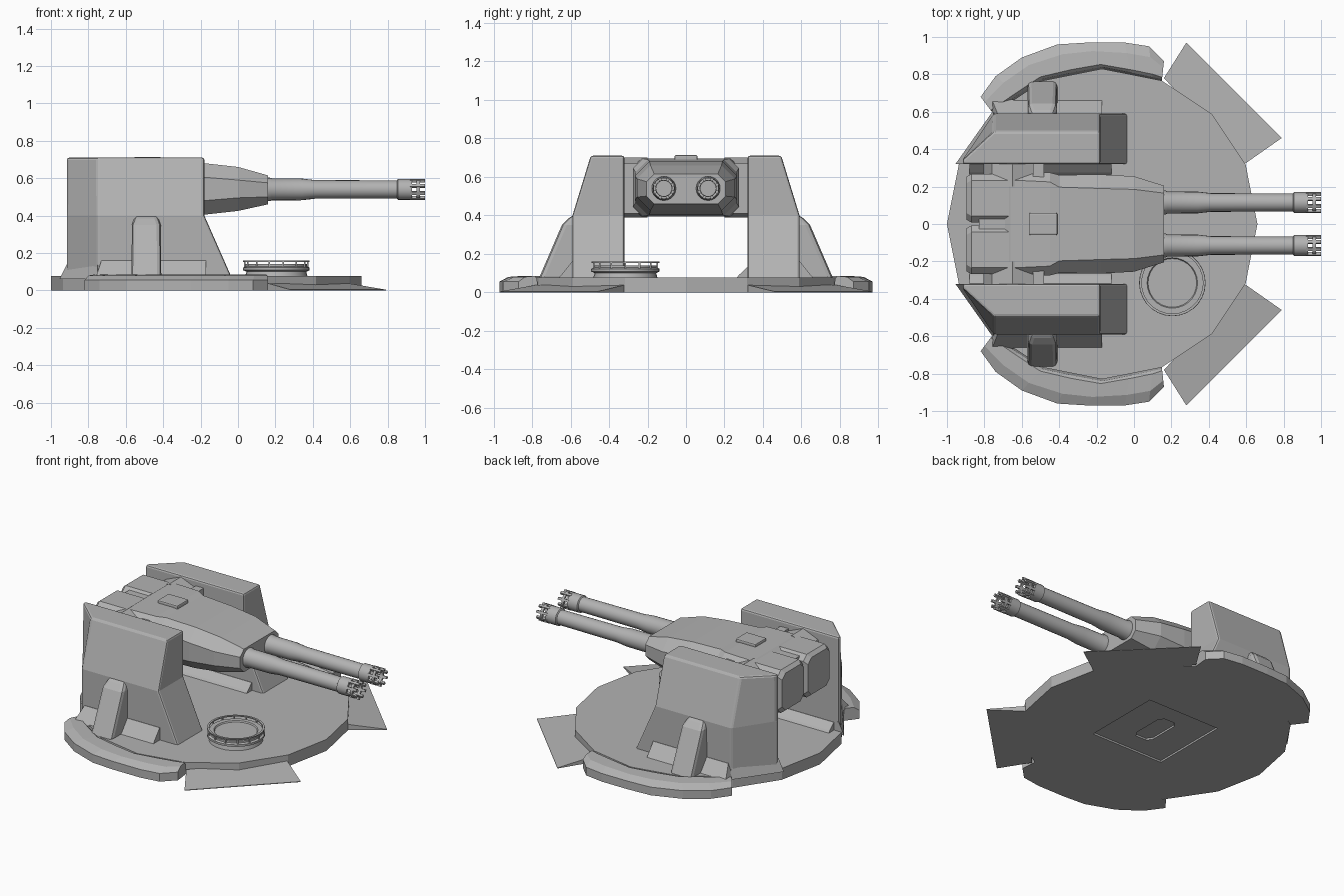
import bpy, bmesh, math
from mathutils import Vector

if "Cube" in bpy.data.objects:
    bpy.data.objects.remove(bpy.data.objects["Cube"])

grey = bpy.data.materials.new("turret grey")
grey.diffuse_color = (0.45, 0.45, 0.45, 1)
grey.use_nodes = True
grey.node_tree.nodes["Principled BSDF"].inputs["Base Color"].default_value = grey.diffuse_color


def finish(name, bm, bevel=0, smooth=False):
    bmesh.ops.recalc_face_normals(bm, faces=bm.faces)
    me = bpy.data.meshes.new(name)
    bm.to_mesh(me)
    bm.free()
    me.materials.append(grey)
    ob = bpy.data.objects.new(name, me)
    bpy.context.collection.objects.link(ob)
    if bevel:
        m = ob.modifiers.new("bevel", 'BEVEL')
        m.width, m.segments, m.limit_method = bevel, 2, 'ANGLE'
        m.angle_limit = math.radians(35)
    if smooth:
        bpy.ops.object.select_all(action='DESELECT')
        ob.select_set(True)
        bpy.context.view_layer.objects.active = ob
        bpy.ops.object.shade_smooth_by_angle(angle=math.radians(35))
    return ob


def loft(name, rings, bevel=0, smooth=False, closed=False):
    """Skin a list of equal-length point rings, capped or joined end to end."""
    bm = bmesh.new()
    vs = [[bm.verts.new(p) for p in r] for r in rings]
    n = len(vs[0])
    pairs = list(zip(vs, vs[1:])) + ([(vs[-1], vs[0])] if closed else [])
    for a, b in pairs:
        for i in range(n):
            j = (i + 1) % n
            bm.faces.new((a[i], a[j], b[j], b[i]))
    if not closed:
        bm.faces.new(vs[0])
        bm.faces.new(vs[-1])
    return finish(name, bm, bevel, smooth)


def prism(name, pts, z0, z1, bevel=0):
    return loft(name, [[(x, y, z) for x, y in pts] for z in (z0, z1)], bevel)


def box(name, x, y, z, bevel=0):
    return prism(name, [(x[0], y[0]), (x[1], y[0]), (x[1], y[1]), (x[0], y[1])], z[0], z[1], bevel)


def lathe(name, c, profile, axis='Z', n=24, closed=False):
    """profile: (radius, distance along axis)"""
    rings = []
    for r, h in profile:
        ring = []
        for i in range(n):
            a = 2 * math.pi * i / n
            u, v = r * math.cos(a), r * math.sin(a)
            off = {'Z': (u, v, h), 'X': (h, u, v), 'Y': (u, h, v)}[axis]
            ring.append(Vector(c) + Vector(off))
        rings.append(ring)
    return loft(name, rings, 0, True, closed)


def octagon(x, hy, z0, z1, c, yc=0):
    """Chamfered cross-section across the x axis."""
    return [(x, yc + y, z) for y, z in ((-hy + c, z0), (hy - c, z0), (hy, z0 + c), (hy, z1 - c),
            (hy - c, z1), (-hy + c, z1), (-hy, z1 - c), (-hy, z0 + c))]


# Base disc with two nested recesses underneath
CX = -0.17
circle = [(CX + 0.83 * math.cos(math.pi * i / 8), 0.83 * math.sin(math.pi * i / 8)) for i in range(16)]
disc = prism("base_disc", circle, 0, 0.077)
slot = [(CX + x, y) for x, y in ((-0.065, -0.1), (-0.04, -0.135), (0.04, -0.135), (0.065, -0.1),
                                 (0.065, 0.1), (0.04, 0.135), (-0.04, 0.135), (-0.065, 0.1))]
cutters = [box("recess_cutter", (CX - 0.27, CX + 0.27), (-0.27, 0.27), (-0.05, 0.012)),
           prism("slot_cutter", slot, -0.06, 0.024)]
for c in cutters:
    c.hide_render = True
    c.hide_viewport = True
    m = disc.modifiers.new("recess", 'BOOLEAN')
    m.operation, m.object, m.solver = 'DIFFERENCE', c, 'EXACT'

# Fender plan: inner point, outer point
FENDER = [((-0.76, 0.60), (-0.82, 0.68)), ((-0.62, 0.69), (-0.74, 0.79)), ((-0.49, 0.775), (-0.60, 0.89)),
          ((-0.33, 0.81), (-0.41, 0.96)), ((-0.17, 0.84), (-0.25, 0.97)), ((-0.02, 0.81), (-0.05, 0.97)),
          ((0.10, 0.785), (0.08, 0.95)), ((0.15, 0.775), (0.16, 0.87))]

for s, side in ((-1, "front"), (1, "back")):
    # Rim fender
    rings = []
    for (ix, iy), (ox, oy) in FENDER:
        def at(t, z):
            return (ix + (ox - ix) * t, s * (iy + (oy - iy) * t), z)
        rings.append([at(-0.1, 0), at(0, 0.07), at(0.1, 0.085), at(0.65, 0.08), at(1, 0.055), at(1, 0)])
    loft(side + "_fender", rings)

    # Sloping ramp plate
    inner, outer = [(0.16, 0.78), (0.59, 0.32)], [(0.28, 0.97), (0.79, 0.46)]
    loft(side + "_ramp", [[(inner[k][0], s * inner[k][1], 0), (inner[k][0], s * inner[k][1], 0.038),
                           (outer[k][0], s * outer[k][1], 0.004), (outer[k][0], s * outer[k][1], 0)]
                          for k in (0, 1)])

    # Side tower: z, back x, back outer x, front x, outer y
    rings = []
    for z, bx, cx, fx, oy in ((0.06, -0.915, -0.75, -0.03, 0.59), (0.40, -0.915, -0.75, -0.18, 0.59),
                              (0.71, -0.915, -0.75, -0.18, 0.495)):
        rings.append([(bx, s * 0.32, z), (bx, s * 0.345, z), (cx, s * oy, z), (fx, s * oy, z), (fx, s * 0.32, z)])
    loft(side + "_tower", rings, 0.022)

    # Flared skirts at the tower foot
    loft(side + "_tower_skirt", [[(x0, s * 0.56, z0), (x0, s * y, z0), (x1, s * y, z0), (x1, s * 0.56, z0)]
                                 for z0, y, x0, x1 in ((0.07, 0.665, -0.76, -0.17), (0.16, 0.592, -0.73, -0.17))])
    loft(side + "_rear_skirt", [[(-0.88, s * 0.32, z), (bx, s * 0.32, z), (-0.75, s * oy, z), (-0.70, s * 0.5, z)]
                                for z, bx, oy in ((0.06, -0.955, 0.61), (0.14, -0.915, 0.585))])
    loft(side + "_inner_skirt", [[(-0.88, s * 0.34, z), (-0.88, s * y, z), (-0.12, s * y, z), (-0.12, s * 0.34, z)]
                                 for z, y in ((0.06, 0.25), (0.09, 0.275), (0.13, 0.318))])

    # Sloping buttress
    loft(side + "_buttress", [[(-0.49 - w, s * 0.5, z), (-0.49 - w, s * y, z), (-0.49 + w, s * y, z),
                               (-0.49 + w, s * 0.5, z)]
                              for z, y, w in ((0.06, 0.77, 0.08), (0.35, 0.645, 0.077), (0.40, 0.595, 0.06))], 0.022)

    # Pivot between tower and gun housing
    lathe(side + "_pivot", (-0.65, 0, 0.545), [(0.155, s * 0.2), (0.155, s * 0.34)], 'Y', 8)
    box(side + "_pivot_plate", (-0.54, -0.48), sorted((s * 0.2, s * 0.33)), (0.41, 0.67))

    # Rear half of the housing, split by a centre groove
    loft(side + "_rear_housing", [octagon(x, w, z0, z1, 0.035, s * 0.138)
                                  for x, w, z0, z1 in ((-0.895, 0.115, 0.42, 0.67), (-0.87, 0.13, 0.40, 0.69),
                                                       (-0.55, 0.13, 0.40, 0.69))])

    # Barrel with stepped sleeve
    y = s * 0.115
    lathe(side + "_barrel", (0, y, 0.54),
          [(0.063, 0.10), (0.063, 0.17), (0.059, 0.18), (0.058, 0.34), (0.05, 0.41), (0.048, 0.85),
           (0.056, 0.855), (0.056, 0.93), (0.040, 0.93), (0.040, 0.88)], 'X', 20)
    # Slotted muzzle crown
    lathe(side + "_muzzle_ring", (0, y, 0.54),
          [(0.055, 0.955), (0.055, 0.972), (0.042, 0.972), (0.042, 0.955)], 'X', 20, True)
    for i in range(8):
        a = 2 * math.pi * (i + 0.5) / 8
        ur, ut = Vector((0, math.cos(a), math.sin(a))), Vector((0, -math.sin(a), math.cos(a)))
        loft(f"{side}_muzzle_prong_{i}", [[Vector((x, y, 0.54)) + ur * r + ut * t for r, t in
             ((0.042, -0.008), (0.057, -0.008), (0.057, 0.008), (0.042, 0.008))] for x in (0.92, 1.0)])

# Gun housing: core and tapering front
loft("housing_core", [octagon(x, hy, z0, z1, c) for x, hy, z0, z1, c in
                      ((-0.83, 0.24, 0.42, 0.675, 0.04), (-0.69, 0.24, 0.42, 0.675, 0.04),
                       (-0.66, 0.275, 0.395, 0.695, 0.04), (-0.45, 0.275, 0.395, 0.695, 0.05),
                       (-0.40, 0.262, 0.40, 0.69, 0.065), (-0.18, 0.265, 0.405, 0.68, 0.075),
                       (0.0, 0.255, 0.425, 0.66, 0.07), (0.16, 0.205, 0.46, 0.615, 0.04))])
box("housing_sight", (-0.56, -0.41), (-0.06, 0.06), (0.68, 0.713), 0.008)

# Round hatch with rail
H = (0.205, -0.315, 0)
lathe("hatch_body", H, [(0.168, 0.07), (0.160, 0.10), (0.178, 0.108), (0.178, 0.122), (0.165, 0.128),
                        (0.165, 0.14), (0.135, 0.14), (0.130, 0.132)], n=28)
lathe("hatch_rail", H, [(0.164, 0.153), (0.177, 0.153), (0.177, 0.160), (0.164, 0.160)], n=28, closed=True)
for i in range(14):
    a = 2 * math.pi * i / 14
    px, py = H[0] + 0.169 * math.cos(a), H[1] + 0.169 * math.sin(a)
    box(f"hatch_post_{i}", (px - 0.004, px + 0.004), (py - 0.004, py + 0.004), (0.115, 0.156))
